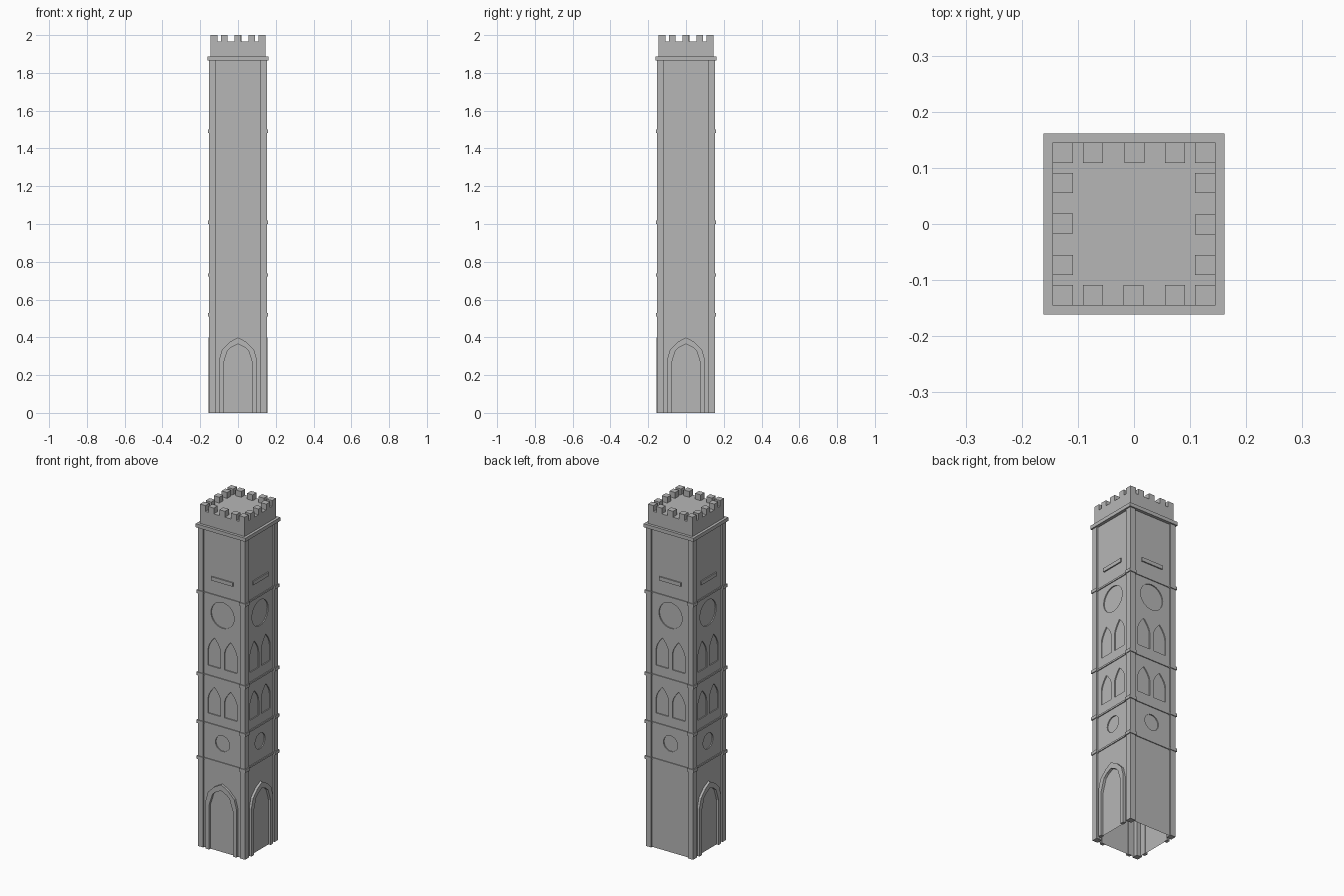
import bpy, bmesh, math
from mathutils import Matrix

if "Cube" in bpy.data.objects:
    bpy.data.objects.remove(bpy.data.objects["Cube"])

stone = bpy.data.materials.new("grey_stone")
stone.diffuse_color = (0.47, 0.47, 0.47, 1)
stone.use_nodes = True
stone.node_tree.nodes["Principled BSDF"].inputs["Base Color"].default_value = stone.diffuse_color

WALL = 0.143      # wall face distance from the axis
POST = 0.153      # outer face of corner pilasters


def finish(bm, name):
    bmesh.ops.recalc_face_normals(bm, faces=bm.faces)
    me = bpy.data.meshes.new(name)
    bm.to_mesh(me)
    bm.free()
    me.materials.append(stone)
    ob = bpy.data.objects.new(name, me)
    bpy.context.collection.objects.link(ob)
    return ob


def box(bm, x0, x1, y0, y1, z0, z1, side=0):
    m = (Matrix.Rotation(side * math.pi / 2, 4, 'Z')
         @ Matrix.Translation(((x0 + x1) / 2, (y0 + y1) / 2, (z0 + z1) / 2))
         @ Matrix.Diagonal((x1 - x0, y1 - y0, z1 - z0, 1)))
    bmesh.ops.create_cube(bm, size=1, matrix=m)


def prism(bm, outline, d0, d1, side):
    """Extrude a front-view outline (x, z) between two distances from the axis."""
    rot = Matrix.Rotation(side * math.pi / 2, 4, 'Z')
    a, b = [[bm.verts.new((rot @ Matrix.Translation((x, -d, z))).translation)
             for x, z in outline] for d in (d0, d1)]
    n = len(outline)
    bm.faces.new(a)
    bm.faces.new(b[::-1])
    for i in range(n):
        bm.faces.new((a[i], b[i], b[(i + 1) % n], a[(i + 1) % n]))


def circle(r, z, n=32):
    return [(r * math.cos(2 * math.pi * i / n), z + r * math.sin(2 * math.pi * i / n))
            for i in range(n)]


def lancet(cx, w, z0, zs, z1, n=5):
    """Pointed window outline: half width w, sill z0, spring zs, apex z1."""
    arc = [(w * (1 - t ** 1.8), zs + (z1 - zs) * t) for t in [i / n for i in range(n + 1)]]
    right = [(w, z0)] + arc
    return [(cx + x, z) for x, z in right] + [(cx - x, z) for x, z in reversed(right[:-1])]


def mirrored(half):
    return half + [(-x, z) for x, z in reversed(half) if x > 0]


# Main shaft, with windows and roundels sunk into all four sides
bm = bmesh.new()
box(bm, -WALL, WALL, -WALL, WALL, 0, 1.88)
shaft = finish(bm, "shaft")

bm = bmesh.new()
for s in range(4):
    d0, d1 = WALL - 0.006, WALL + 0.02
    for cx in (-0.053, 0.053):
        prism(bm, lancet(cx, 0.041, 0.79, 0.875, 0.95), d0, d1, s)
        prism(bm, lancet(cx, 0.041, 1.07, 1.16, 1.24), d0, d1, s)
    prism(bm, circle(0.075, 1.385), d0, d1, s)
    prism(bm, circle(0.046, 0.635, 24), d0, d1, s)
cutter = finish(bm, "recess_cutter")
cutter.hide_render = True
mod = shaft.modifiers.new("recesses", 'BOOLEAN')
mod.operation = 'DIFFERENCE'
mod.solver = 'EXACT'
mod.object = cutter
dg = bpy.context.evaluated_depsgraph_get()
bm = bmesh.new()
bm.from_mesh(bpy.data.meshes.new_from_object(shaft.evaluated_get(dg)))
bpy.data.objects.remove(shaft)
bpy.data.objects.remove(cutter)
# The tower is open underneath
bmesh.ops.delete(bm, geom=[f for f in bm.faces if f.calc_center_median().z < 1e-4],
                 context='FACES')
me = bpy.data.meshes.new("shaft")
bm.to_mesh(me)
bm.free()
if not me.materials:
    me.materials.append(stone)
bpy.context.collection.objects.link(bpy.data.objects.new("shaft", me))

# Corner pilasters with collars
levels = (0.52, 0.73, 1.01, 1.49)
bm = bmesh.new()
for s in range(4):
    box(bm, 0.119, POST, -POST, -0.119, 0, 1.87, s)
    for z in levels:
        box(bm, 0.116, 0.158, -0.158, -0.116, z - 0.009, z + 0.009, s)
finish(bm, "corner_pilasters")

# Thin string courses and upper ledges on each wall
bm = bmesh.new()
for s in range(4):
    for z in levels:
        box(bm, -0.119, 0.119, -WALL - 0.005, -WALL + 0.01, z - 0.005, z + 0.005, s)
    box(bm, -0.07, 0.07, -WALL - 0.007, -WALL + 0.01, 1.575, 1.597, s)
finish(bm, "string_courses")

# Pointed door surrounds on front, right and left
outer = mirrored([(0.1, 0), (0.1, 0.28), (0.085, 0.335), (0.045, 0.375), (0, 0.4)])
inner = mirrored([(0.078, 0), (0.078, 0.26), (0.055, 0.33), (0.035, 0.348), (0, 0.365)])
bm = bmesh.new()
for s in (0, 1, 3):
    for i in range(len(outer) - 1):
        prism(bm, [outer[i], outer[i + 1], inner[i + 1], inner[i]], WALL - 0.004, 0.157, s)
bmesh.ops.remove_doubles(bm, verts=bm.verts, dist=1e-5)
# Drop the internal joints between segments
seen = {}
for f in bm.faces:
    key = tuple(round(c, 4) for c in f.calc_center_median())
    seen.setdefault(key, []).append(f)
bmesh.ops.delete(bm, geom=[f for g in seen.values() if len(g) > 1 for f in g], context='FACES')
finish(bm, "door_surrounds")

# Cornice slab
bm = bmesh.new()
box(bm, -0.161, 0.161, -0.161, 0.161, 1.866, 1.887)
finish(bm, "cornice")

# Parapet block with flat roof
bm = bmesh.new()
box(bm, -0.145, 0.145, -0.145, 0.145, 1.88, 1.966)
finish(bm, "parapet")

# Battlements: five merlons a side, corners shared
bm = bmesh.new()
for s in range(4):
    for c in (-0.127, -0.073, -0.001, 0.073):
        box(bm, c - 0.018, c + 0.018, -0.145, -0.109, 1.966, 2.0, s)
finish(bm, "merlons")
